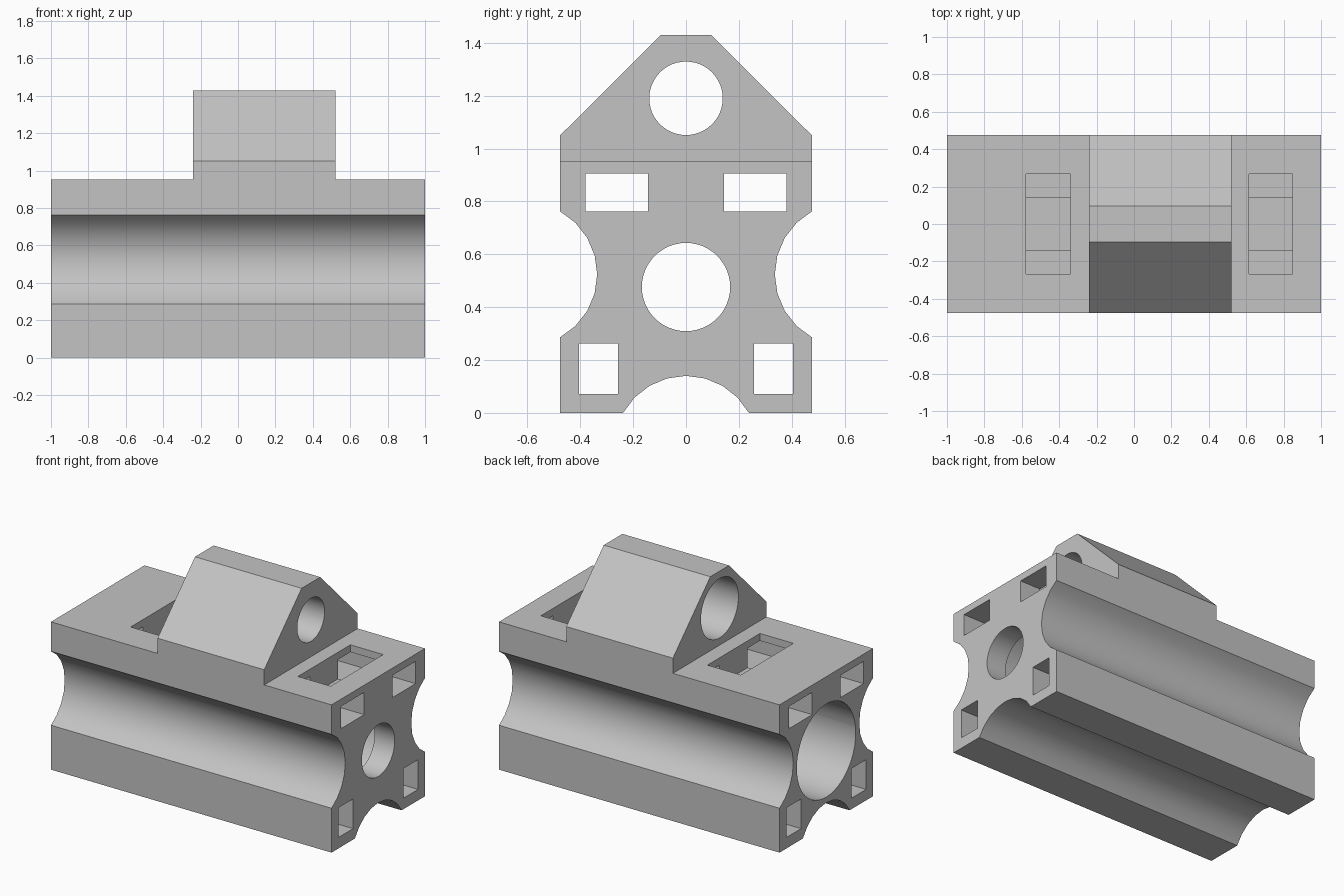
import bpy, bmesh
from math import sin, cos, asin, pi

cube = bpy.data.objects.get("Cube")
if cube:
    bpy.data.objects.remove(cube, do_unlink=True)

grey = bpy.data.materials.new("plain_grey")
grey.use_nodes = True
COLOUR = (0.55, 0.55, 0.55, 1)
grey.diffuse_color = COLOUR
grey.node_tree.nodes["Principled BSDF"].inputs["Base Color"].default_value = COLOUR


def prism(name, profile, x0, x1):
    """Extrude a closed (y, z) profile along x."""
    bm = bmesh.new()
    face = bm.faces.new([bm.verts.new((x0, y, z)) for y, z in profile])
    out = bmesh.ops.extrude_face_region(bm, geom=[face])
    verts = [v for v in out["geom"] if isinstance(v, bmesh.types.BMVert)]
    bmesh.ops.translate(bm, verts=verts, vec=(x1 - x0, 0, 0))
    bmesh.ops.recalc_face_normals(bm, faces=bm.faces[:])
    mesh = bpy.data.meshes.new(name)
    bm.to_mesh(mesh)
    bm.free()
    mesh.materials.append(grey)
    obj = bpy.data.objects.new(name, mesh)
    bpy.context.collection.objects.link(obj)
    return obj


def rect(y0, y1, z0, z1):
    return [(y0, z0), (y1, z0), (y1, z1), (y0, z1)]


def circle(z, r, n=48):
    return [(r * cos(2 * pi * i / n), z + r * sin(2 * pi * i / n)) for i in range(n)]


def groove(half, depth, n=8):
    """(along, inward) points of a shallow circular groove."""
    r = (half * half + depth * depth) / (2 * depth)
    a = asin(half / r)
    steps = [a * (2 * i / n - 1) for i in range(n + 1)]
    return [(r * sin(t), r * cos(t) - r + depth) for t in steps]


HALF, DECK, TOP = 0.476, 0.952, 1.429
BORE_Z, EYE_Z, SIDE_Z = 0.476, 1.19, 0.524
TOWER = (-0.24, 0.52)
arc = groove(0.238, 0.14)

# Housing silhouette: grooved bottom and sides, chamfered tower
right_side = [(HALF, 0)] + [(HALF - d, SIDE_Z + s) for s, d in arc] + [(HALF, 1.05), (0.095, TOP)]
left_side = [(-y, z) for y, z in reversed(right_side)]
body = prism("guide_block", arc + right_side + left_side, -1, 1)

# Step down beside the tower
cutters = [prism("deck_cut", rect(-0.6, 0.6, DECK, 1.6), a, b)
           for a, b in ((-1.1, TOWER[0]), (TOWER[1], 1.1))]

# Counterbored main bore and tower bore, both open wider at the -x end
cutters += [
    prism("main_hole", circle(BORE_Z, 0.167), -1.1, 1.1),
    prism("main_bore", circle(BORE_Z, 0.3), -1.1, 0.857),
    prism("tower_hole", circle(EYE_Z, 0.139), -0.4, 0.7),
    prism("tower_bore", circle(EYE_Z, 0.191), -0.4, 0.27),
]

# Rectangular channels through the full length
for s in (-1, 1):
    cutters.append(prism("upper_channel", rect(s * 0.143, s * 0.38, 0.762, 0.905), -1.1, 1.1))
    cutters.append(prism("lower_channel", rect(s * 0.257, s * 0.405, 0.071, 0.262), -1.1, 1.1))

# Pockets in the deck
for a, b in ((-0.578, -0.34), (0.614, 0.848)):
    cutters.append(prism("deck_pocket", rect(-0.267, 0.267, 0.78, 1.1), a, b))

bpy.ops.object.select_all(action="DESELECT")
body.select_set(True)
bpy.context.view_layer.objects.active = body
for cutter in cutters:
    cutter.hide_render = True
    mod = body.modifiers.new("cut", "BOOLEAN")
    mod.operation = "DIFFERENCE"
    mod.solver = "EXACT"
    mod.object = cutter
    bpy.ops.object.modifier_apply(modifier=mod.name)
    bpy.data.objects.remove(cutter, do_unlink=True)

bpy.ops.object.shade_smooth_by_angle()
